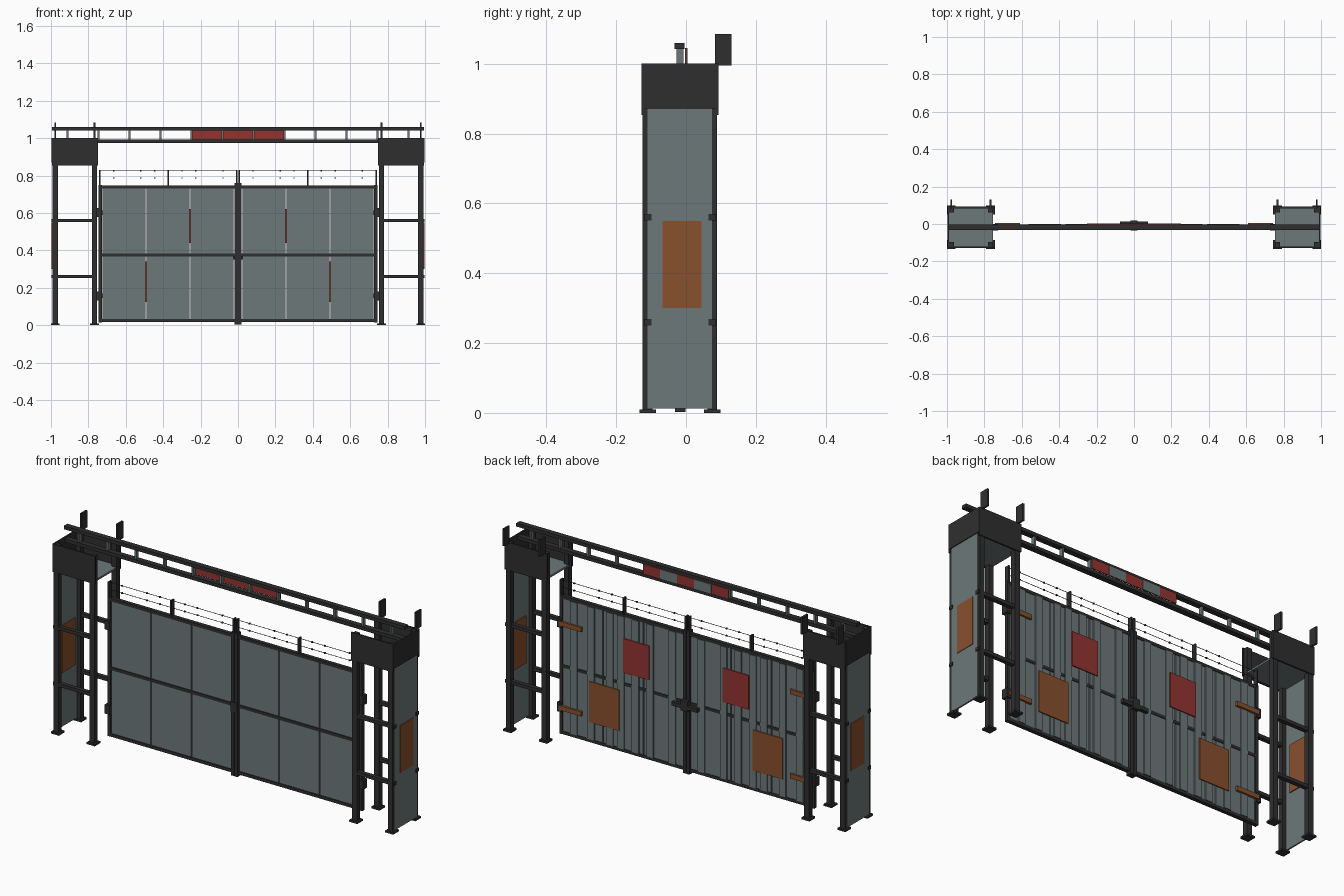
import bpy, bmesh

cube = bpy.data.objects.get("Cube")
if cube:
    bpy.data.objects.remove(cube, do_unlink=True)


def material(name, rgb):
    m = bpy.data.materials.new(name)
    m.use_nodes = True
    col = (*rgb, 1)
    m.diffuse_color = col
    m.node_tree.nodes["Principled BSDF"].inputs["Base Color"].default_value = col
    return m


DARK = material("dark_steel", (.028, .028, .029))
GREY = material("grey_sheet", (.155, .19, .195))
RUST = material("rust_orange", (.25, .08, .027))
RED = material("faded_red", (.29, .036, .03))


def boxes(name, mat, spans):
    """One object from boxes given as (x range, y range, z range)."""
    bm = bmesh.new()
    for span in spans:
        lo = [min(r) for r in span]
        size = [abs(r[1] - r[0]) for r in span]
        for v in bmesh.ops.create_cube(bm, size=1)["verts"]:
            v.co = [l + (c + .5) * s for l, c, s in zip(lo, v.co, size)]
    me = bpy.data.meshes.new(name)
    bm.to_mesh(me)
    bm.free()
    me.materials.append(mat)
    ob = bpy.data.objects.new(name, me)
    bpy.context.collection.objects.link(ob)
    return ob


def around(c, half):
    return (c - half, c + half)


def mirrored(name, mat, spans):
    """The same boxes on the left (+x) and the right (-x)."""
    boxes("left_" + name, mat, spans)
    boxes("right_" + name, mat, [((-x[0], -x[1]), y, z) for x, y, z in spans])


# Guard towers: legs, feet, rails
leg_x, leg_y = (.767, .977), (-.11, .075)
corners = [(x, y) for x in leg_x for y in leg_y]
mirrored("tower_legs", DARK,
         [(around(x, .014), around(y, .014), (0, .995)) for x, y in corners])
mirrored("tower_feet", DARK,
         [(around(x, .0235), around(y, .0235), (0, .01)) for x, y in corners])
mirrored("tower_rails", DARK,
         [((.755, .997), around(y, .011), around(z, .009)) for y in leg_y for z in (.26, .56)])

# Tower sheeting: side wall with patch, floor, parapet
mirrored("tower_wall", GREY, [((.985, .993), leg_y, (.012, .87))])
mirrored("tower_wall_patch", RUST, [((.98, .996), (-.067, .044), (.3, .55))])
mirrored("tower_floor", GREY, [((.755, .99), (-.12, .085), (.858, .868))])
mirrored("tower_parapet", DARK, [
    ((.748, .995), (-.127, -.119), (.853, 1)),
    ((.748, .995), (.084, .093), (.853, 1)),
    ((.989, .997), (-.125, .09), (.87, 1))])
mirrored("tower_fins", DARK,
         [(around(x, .005), (.083, .131), (.995, 1.085)) for x in leg_x])

# Overhead truss with sign
boxes("truss_chords", DARK,
      [((-.995, .995), (-.033, -.004), around(z, .009)) for z in (.984, 1.051)])
boxes("truss_posts", GREY,
      [(around((i - 5.5) / 6.03, .005), (-.027, -.007), (.99, 1.045)) for i in range(12)])
boxes("sign_board", RED, [((-.25, .25), (-.003, .002), (.993, 1.045))])
boxes("sign_stripes", GREY,
      [(around(x, .05), (.001, .004), (.993, 1.045)) for x in (-.1, .1)])

# Gate leaves: frame and sheets
FRAME_Y = (-.027, -.007)
mirrored("gate_frame", DARK, [
    ((.001, .019), (-.032, -.001), (.003, .76)),
    ((.727, .745), FRAME_Y, (.015, .75)),
    *[((.01, .74), FRAME_Y, around(z, .008)) for z in (.024, .376, .739)]])
third = .236
mirrored("gate_sheets", GREY,
         [((.02 + third * i + .003, .02 + third * (i + 1) - .003), (-.022, -.010), (.03, .735))
          for i in range(3)])
mirrored("gate_ribs", GREY,
         [(around(x, .02), (-.012, -.004), (.032, .731))
          for x in (.085, .215, .3, .385, .45, .56, .66)])

# Gate fittings: patches, hinges, straps, latch
mirrored("gate_red_patch", RED, [((.215, .367), (-.005, .001), (.44, .62))])
mirrored("gate_rust_patch", RUST, [((.39, .565), (-.005, .001), (.125, .34))])
hinge_z = (.157, .602)
mirrored("gate_hinges", DARK,
         [((.727, .755), (-.034, .0), around(z, .024)) for z in hinge_z])
mirrored("gate_hinge_straps", RUST,
         [((.61, .742), (-.007, .005), around(z, .012)) for z in hinge_z])
boxes("gate_latch", DARK, [
    ((-.075, .075), (-.004, .014), around(.36, .01)),
    ((-.02, .02), (-.035, .018), around(.367, .027))])

# Barbed wire above the gate
mirrored("wire_posts", DARK,
         [(around(x, .004), (-.029, -.005), (.74, .83)) for x in (.008, .372, .738)])
wire_z = (.787, .825)
wires = [((.008, .738), around(-.017, .001), around(z, .001)) for z in wire_z]
barbs = [(around(x, .0035), around(-.017, .0035), around(z, .0035))
         for x in (.08, .226, .299, .445, .52, .665) for z in wire_z]
mirrored("barbed_wire", DARK, wires + barbs)
